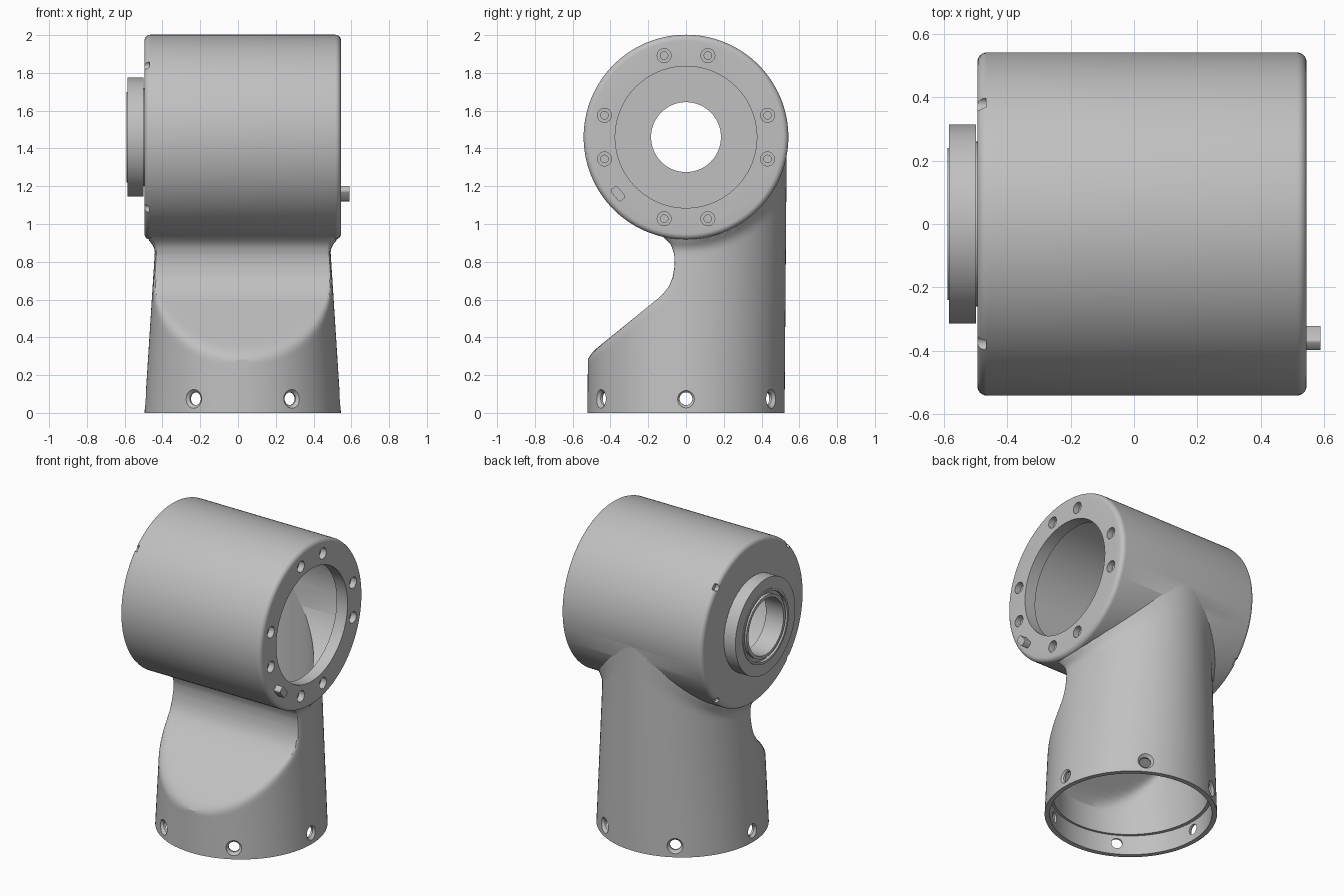
import bpy, bmesh, math
from mathutils import Matrix, Vector

if "Cube" in bpy.data.objects:
    bpy.data.objects.remove(bpy.data.objects["Cube"])

AXIS_Z = 1.46        # height of the horizontal barrel axis
LEG_X = 0.025        # leg centre
RADIUS = 0.542       # barrel radius
TO_X = Matrix.Translation((0, 0, AXIS_Z)) @ Matrix.Rotation(math.pi / 2, 4, 'Y')

metal = bpy.data.materials.new("light grey metal")
metal.use_nodes = True
GREY = (0.53, 0.53, 0.53, 1)
metal.diffuse_color = GREY
metal.node_tree.nodes["Principled BSDF"].inputs["Base Color"].default_value = GREY


def loft(bm, rings):
    """Bridge rings of points and cap both ends."""
    loops = [[bm.verts.new(p) for p in ring] for ring in rings]
    n = len(loops[0])
    for a, b in zip(loops, loops[1:]):
        for i in range(n):
            j = (i + 1) % n
            bm.faces.new((a[i], a[j], b[j], b[i]))
    bm.faces.new(loops[0][::-1])
    bm.faces.new(loops[-1])


def lathe(bm, profile, matrix, n):
    """Turn (along, radius) points about the matrix's local z axis."""
    loft(bm, [[matrix @ Vector((r * math.cos(math.tau * i / n), r * math.sin(math.tau * i / n), h))
               for i in range(n)] for h, r in profile])


def finish(bm, name):
    bmesh.ops.recalc_face_normals(bm, faces=bm.faces)
    mesh = bpy.data.meshes.new(name)
    bm.to_mesh(mesh)
    bm.free()
    mesh.materials.append(metal)
    obj = bpy.data.objects.new(name, mesh)
    bpy.context.collection.objects.link(obj)
    return obj


def boolean(target, tool, operation):
    mod = target.modifiers.new(operation, 'BOOLEAN')
    mod.operation, mod.solver, mod.object = operation, 'EXACT', tool
    tool.hide_render = True
    bpy.context.view_layer.objects.active = target
    bpy.ops.object.modifier_apply(modifier=mod.name)
    bpy.data.objects.remove(tool)


def lerp_table(table, z):
    for (z0, v0), (z1, v1) in zip(table, table[1:]):
        if z <= z1:
            return v0 + (v1 - v0) * max(0, z - z0) / (z1 - z0)
    return table[-1][1]


# Front cut of the leg: sloped shoulder, hollow neck, flare under the barrel
FRONT_CUT = [(0, -0.9), (0.27, -0.6), (0.3, -0.525), (0.62, -0.13), (0.67, -0.09), (0.72, -0.07),
             (0.78, -0.06), (0.84, -0.062), (0.89, -0.08), (0.93, -0.12), (0.96, -0.17)]


def smooth_max(a, b, k):
    h = max(k - abs(a - b), 0) / k
    return max(a, b) + h * h * k / 4


def leg_ring(z, inset, n=112):
    rx = 0.52 - 0.064 * z - inset
    ry = 0.522 - inset
    cut = lerp_table(FRONT_CUT, z) + inset * 1.1
    ring = []
    for i in range(n):
        a = math.tau * (i + 0.5) / n
        x = rx * math.cos(a)
        y = smooth_max(ry * math.sin(a) + 0.008 * z, cut, 0.05)
        if not inset:   # fillet towards the barrel
            gap = math.hypot(y, z - AXIS_Z) - RADIUS
            x *= 1 + 0.09 * min(1, max(0, 1 - gap / 0.07)) ** 2
        ring.append((LEG_X + x, y, z))
    return ring


def leg_solid(name, start, inset, steps):
    bm = bmesh.new()
    top = AXIS_Z - 0.003
    loft(bm, [leg_ring(start + (top - start) * i / steps, inset) for i in range(steps + 1)])
    return finish(bm, name)


# Barrel with rounded rims and the stepped boss on its right end
def rim(cx, direction):
    return [(cx + direction * 0.03 * math.cos(t * math.pi / 12), RADIUS - 0.03 + 0.03 * math.sin(t * math.pi / 12))
            for t in range(7)]


bm = bmesh.new()
profile = [(-0.59, 0.24), (-0.585, 0.24), (-0.585, 0.315), (-0.5, 0.315), (-0.5, 0.26), (-0.495, 0.26)]
profile += rim(-0.465, -1) + rim(0.515, 1)[::-1]
lathe(bm, profile, TO_X, 128)
housing = finish(bm, "joint_housing")

boolean(housing, leg_solid("leg", 0, 0, 72), 'UNION')

# Hollow leg, with a wider socket at the foot
boolean(housing, leg_solid("leg_hollow", 0.06, 0.045, 48), 'DIFFERENCE')
bm = bmesh.new()
lathe(bm, [(-0.1, 0.49), (0.13, 0.49)], Matrix.Translation((LEG_X, 0, 0)), 112)
boolean(housing, finish(bm, "foot_socket"), 'DIFFERENCE')

# Hollow barrel: small hole, wide chamber, lipped opening
bm = bmesh.new()
lathe(bm, [(-0.7, 0.185), (-0.46, 0.185), (-0.46, 0.49), (0.465, 0.49), (0.465, 0.375), (0.7, 0.375)], TO_X, 96)
boolean(housing, finish(bm, "barrel_bore"), 'DIFFERENCE')

# Bolt holes, foot screw holes and rim notches
bm = bmesh.new()
for quarter in range(4):
    for offset in (-15, 15):
        turn = Matrix.Rotation(math.radians(90 * quarter + offset), 4, 'Z')
        lathe(bm, [(0.4, 0.02), (0.505, 0.02), (0.505, 0.037), (0.6, 0.037)],
              TO_X @ turn @ Matrix.Translation((0.447, 0, 0)), 24)
    turn = Matrix.Rotation(math.radians(90 * quarter + 45), 4, 'Z')
    lathe(bm, [(-0.56, 0.022), (-0.468, 0.022)], TO_X @ turn @ Matrix.Translation((0.535, 0, 0)), 20)
for i in range(6):
    turn = Matrix.Rotation(math.radians(60 * i), 4, 'Z') @ Matrix.Rotation(math.pi / 2, 4, 'Y')
    lathe(bm, [(0.4, 0.034), (0.502, 0.034), (0.522, 0.052), (0.58, 0.052)],
          Matrix.Translation((LEG_X, 0, 0.075)) @ turn, 28)
boolean(housing, finish(bm, "hole_cutters"), 'DIFFERENCE')

# Ring groove in the boss face
bm = bmesh.new()
lathe(bm, [(-0.7, 0.225), (-0.57, 0.225)], TO_X, 96)
groove = finish(bm, "boss_groove")
bm = bmesh.new()
lathe(bm, [(-0.8, 0.205), (-0.5, 0.205)], TO_X, 96)
boolean(groove, finish(bm, "groove_core"), 'DIFFERENCE')
boolean(housing, groove, 'DIFFERENCE')

# Locating pin on the open end
bm = bmesh.new()
bmesh.ops.create_cube(bm, size=1, matrix=Matrix.Translation((0.55, -0.36, 1.16))
                      @ Matrix.Rotation(-math.radians(50), 4, 'X') @ Matrix.Diagonal((0.08, 0.08, 0.045, 1)))
upright = [e for e in bm.edges if abs((e.verts[0].co - e.verts[1].co).x) > 0.07]
bmesh.ops.bevel(bm, geom=upright, offset=0.012, segments=3, affect='EDGES', profile=0.5)
pin = finish(bm, "locating_pin")

for obj in (housing, pin):
    bpy.ops.object.select_all(action='DESELECT')
    obj.select_set(True)
    bpy.context.view_layer.objects.active = obj
    bpy.ops.object.shade_smooth_by_angle(angle=math.radians(28))
